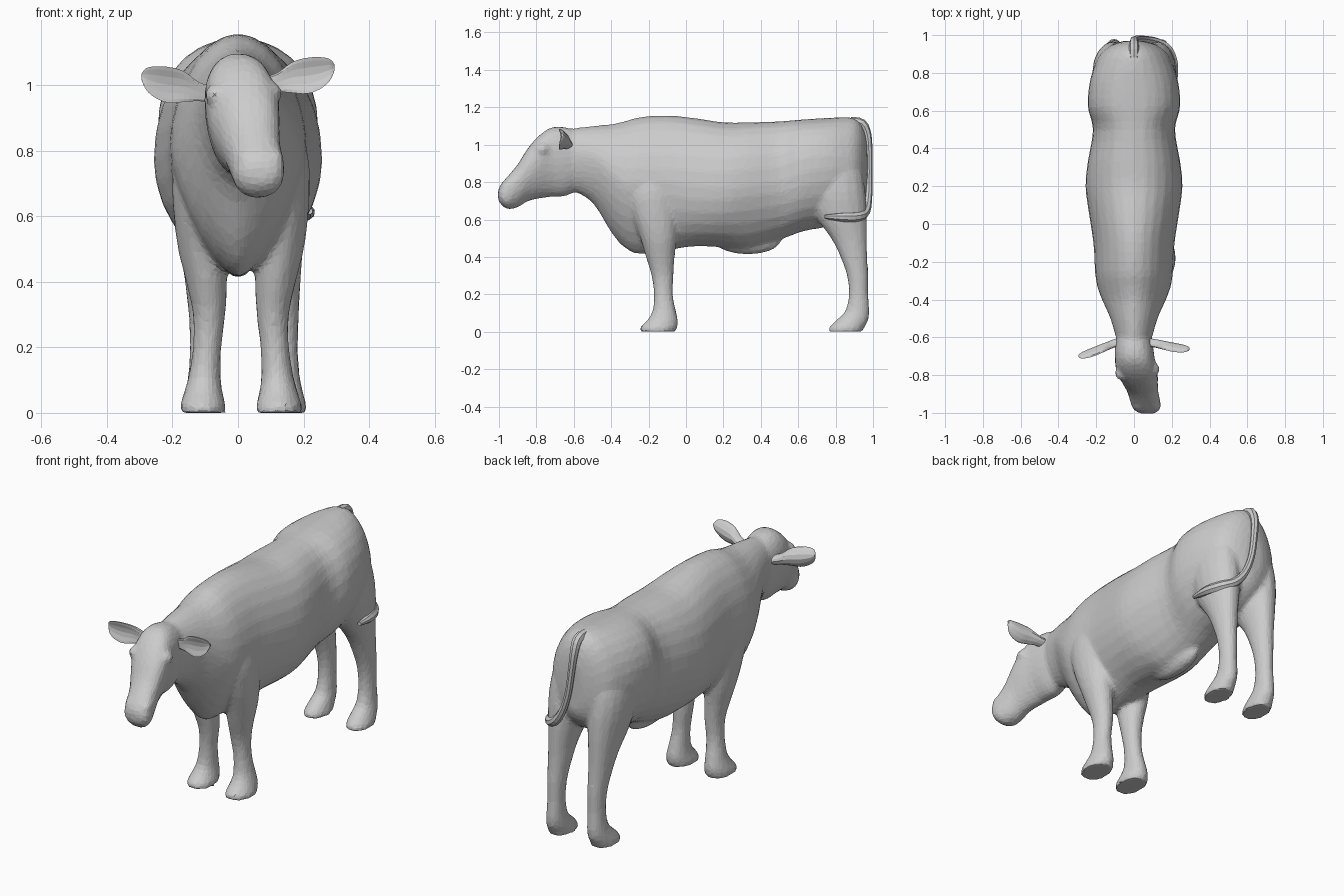
import bpy, bmesh
from math import sin, cos, pi, copysign
from mathutils import Matrix


def spline(rows, n=3):
    """Catmull-Rom refinement of a list of parameter rows."""
    out = []
    for i in range(len(rows) - 1):
        p0, p1, p2, p3 = rows[max(i - 1, 0)], rows[i], rows[i + 1], rows[min(i + 2, len(rows) - 1)]
        for k in range(n):
            t = k / n
            out.append([0.5 * (2 * b + (c - a) * t + (2 * a - 5 * b + 4 * c - d) * t * t
                               + (3 * b - a - 3 * c + d) * t ** 3)
                        for a, b, c, d in zip(p0, p1, p2, p3)])
    return out + [list(rows[-1])]


def loft(bm, rings):
    """Skin closed rings of points and cap both ends."""
    vr = [[bm.verts.new(p) for p in r] for r in rings]
    n = len(vr[0])
    faces = []
    for a, b in zip(vr, vr[1:]):
        for i in range(n):
            j = (i + 1) % n
            faces.append(bm.faces.new((a[i], a[j], b[j], b[i])))
    faces += [bm.faces.new(vr[0]), bm.faces.new(vr[-1])]
    bmesh.ops.recalc_face_normals(bm, faces=faces)


def pw(v, n):
    return copysign(abs(v) ** (2 / n), v)


def trunk_ring(r, n=28):
    y, cx, w, top, mid, bot, nt, nb = r
    pts = []
    for i in range(n):
        a = 2 * pi * i / n
        c, s = cos(a), sin(a)
        e, h = (nt, top - mid) if s >= 0 else (nb, mid - bot)
        pts.append((cx + w * pw(c, e), y, mid + h * pw(s, e)))
    return pts


def leg_ring(r, side, shift, n=16):
    z, cx, rx, y0, y1 = r
    return [(side * (cx + shift + rx * cos(2 * pi * i / n)),
             (y0 + y1) / 2 + (y1 - y0) / 2 * sin(2 * pi * i / n), z) for i in range(n)]


def blob(bm, loc, size):
    m = Matrix.Translation(loc) @ Matrix.Diagonal((*size, 1))
    bmesh.ops.create_icosphere(bm, subdivisions=3, radius=1, matrix=m)


def finish(bm, name):
    me = bpy.data.meshes.new(name)
    bm.to_mesh(me)
    bm.free()
    ob = bpy.data.objects.new(name, me)
    bpy.context.collection.objects.link(ob)
    return ob


# Body: y, centre x, half width, top, widest z, bottom, upper and lower roundness
TRUNK = [
    (-0.62, 0, .09, 1.085, .95, .76, 1.9, 1.9),
    (-0.50, 0, .125, 1.10, .93, .69, 1.8, 1.8),
    (-0.40, 0, .17, 1.11, .85, .53, 1.8, 1.6),
    (-0.33, 0, .195, 1.125, .80, .45, 1.9, 1.5),
    (-0.25, 0, .207, 1.147, .80, .415, 1.9, 1.5),
    (-0.10, 0, .215, 1.157, .80, .435, 1.9, 1.8),
    (0.05, 0, .238, 1.142, .78, .457, 2.0, 2.0),
    (0.20, 0, .257, 1.12, .77, .45, 2.1, 1.9),
    (0.33, 0, .245, 1.12, .78, .435, 2.2, 1.7),
    (0.50, 0, .217, 1.125, .80, .49, 2.2, 1.8),
    (0.62, 0, .245, 1.135, .85, .535, 2.3, 2.0),
    (0.75, 0, .235, 1.143, .87, .56, 2.2, 2.0),
    (0.85, 0, .205, 1.147, .87, .59, 2.0, 2.0),
    (0.91, 0, .172, 1.137, .86, .63, 1.9, 2.0),
    (0.95, 0, .115, 1.085, .85, .68, 1.9, 2.0),
    (0.97, 0, .05, 1.0, .84, .73, 1.9, 2.0)]

# Head, turned a little to +x
HEAD = [
    (-0.54, 0, .08, 1.06, .95, .78, 2, 2),
    (-0.64, 0, .10, 1.092, .95, .725, 2.2, 2),
    (-0.72, .005, .106, 1.092, .95, .72, 2.3, 1.9),
    (-0.79, .018, .108, 1.045, .92, .71, 2.3, 1.8),
    (-0.85, .035, .092, .975, .86, .695, 2.3, 1.9),
    (-0.90, .05, .081, .895, .79, .665, 2.2, 2.2),
    (-0.95, .062, .08, .835, .745, .655, 2.2, 2.3),
    (-0.985, .068, .068, .795, .735, .675, 2.2, 2.2),
    (-1.005, .07, .035, .76, .735, .705, 2, 2)]

# Legs: z, centre x, half width, front y, back y
FRONT = [
    (.88, .13, .05, -.26, -.12), (.75, .132, .075, -.31, -.06), (.62, .13, .074, -.285, -.05),
    (.50, .116, .074, -.245, -.05), (.40, .102, .063, -.215, -.06), (.30, .094, .050, -.185, -.066),
    (.20, .100, .044, -.172, -.07), (.11, .108, .050, -.18, -.053), (.06, .112, .060, -.21, -.042),
    (.025, .113, .070, -.245, -.045), (.0, .113, .072, -.25, -.055)]
HIND = [
    (1.0, .10, .05, .70, .87), (.88, .115, .092, .66, .935), (.75, .12, .102, .65, .96),
    (.62, .12, .088, .69, .968), (.50, .122, .066, .775, .968), (.40, .122, .055, .825, .970),
    (.30, .122, .047, .86, .975), (.20, .122, .043, .87, .975), (.11, .124, .047, .85, .982),
    (.06, .126, .056, .80, .975), (.025, .128, .063, .765, .955), (.0, .128, .065, .76, .945)]

bm = bmesh.new()
loft(bm, [trunk_ring(r) for r in spline(TRUNK)])
loft(bm, [trunk_ring(r) for r in spline(HEAD)])
for side, fore, hind in ((1, .012, .018), (-1, -.006, -.018)):
    loft(bm, [leg_ring(r, side, fore) for r in spline(FRONT)])
    loft(bm, [leg_ring(r, side, hind * min(1, max(0, (.8 - r[0]) * 2))) for r in spline(HIND)])
# Brows, nostrils and belly sheath
blob(bm, (-.068, -.79, .97), (.033, .04, .033))
blob(bm, (.105, -.77, .975), (.03, .04, .033))
blob(bm, (.02, -.955, .775), (.025, .035, .03))
blob(bm, (.115, -.955, .775), (.025, .035, .03))
blob(bm, (0, .33, .49), (.055, .18, .077))
body = finish(bm, "body")
rm = body.modifiers.new("blend", 'REMESH')
rm.mode, rm.voxel_size = 'VOXEL', .012
sm = body.modifiers.new("soften", 'SMOOTH')
sm.factor, sm.iterations = .5, 7
dc = body.modifiers.new("facets", 'DECIMATE')
dc.ratio = .13

# Ears: distance from centre, height centre, half height, half thickness
EAR = [(.075, .97, .025, .022), (.12, .98, .03, .022), (.165, .995, .048, .02),
       (.21, 1.0, .056, .018), (.25, 1.008, .05, .016), (.28, 1.018, .034, .012),
       (.294, 1.025, .01, .005)]
for name, side, lift, slope in (("right_ear", 1, .028, .15), ("left_ear", -1, 0, .35)):
    bm = bmesh.new()
    rings = []
    for x, z, h, t in spline(EAR):
        ring = []
        for i in range(14):
            a = 2 * pi * i / 14
            ring.append((side * x, -.63 - slope * (x - .1) + t * cos(a) - .5 * h * sin(a) ** 2,
                         z + lift + h * sin(a)))
        rings.append(ring)
    loft(bm, rings)
    finish(bm, name)

# Tail, swept around the right thigh with a tuft at the end
TAIL = [(0, .88, 1.125, .024), (0, .94, 1.112, .026), (0, .97, 1.05, .022), (.01, .978, .95, .019),
        (.03, .98, .82, .018), (.07, .975, .71, .02), (.125, .96, .64, .024),
        (.18, .92, .615, .027), (.21, .84, .612, .025), (.218, .74, .615, .01)]
cu = bpy.data.curves.new("tail", 'CURVE')
cu.dimensions = '3D'
cu.fill_mode = 'FULL'
cu.bevel_depth = 1
cu.bevel_resolution = 2
cu.use_fill_caps = True
rows = spline(TAIL)
sp = cu.splines.new('POLY')
sp.points.add(len(rows) - 1)
for p, (x, y, z, r) in zip(sp.points, rows):
    p.co, p.radius = (x, y, z, 1), r
sp.use_smooth = False
bpy.context.collection.objects.link(bpy.data.objects.new("tail", cu))
